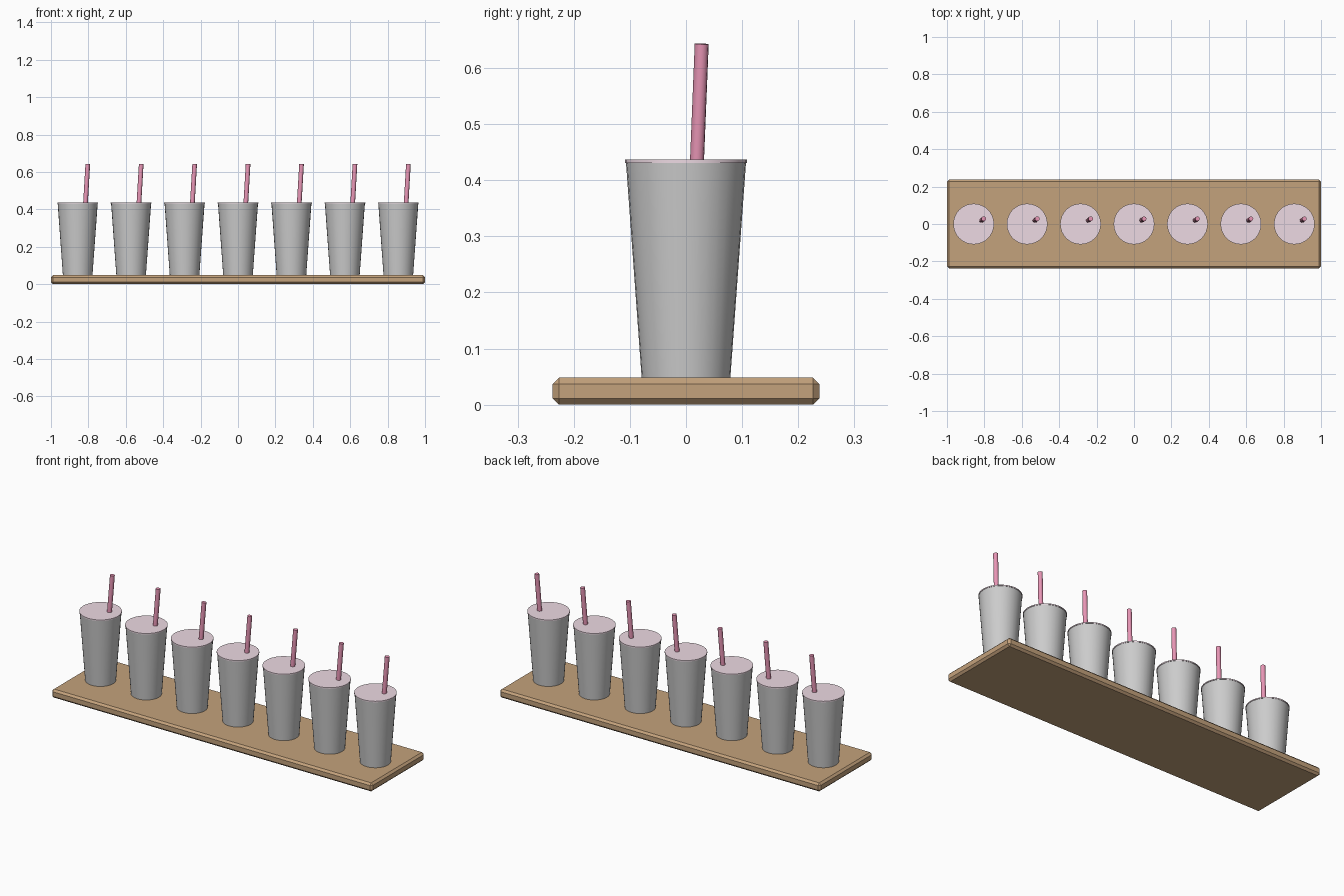
import bpy, math
from mathutils import Vector

if "Cube" in bpy.data.objects:
    bpy.data.objects.remove(bpy.data.objects["Cube"])


def material(name, rgb):
    m = bpy.data.materials.new(name)
    m.diffuse_color = (*rgb, 1)
    m.use_nodes = True
    m.node_tree.nodes["Principled BSDF"].inputs["Base Color"].default_value = m.diffuse_color
    return m


WOOD = material("wood", (0.55, 0.36, 0.20))
CUP = material("cup_white", (0.85, 0.86, 0.88))
LID = material("lid_pink", (0.85, 0.70, 0.77))
STRAW = material("straw_pink", (0.80, 0.30, 0.46))


def frustum(name, start, end, r1, r2, sides, mat):
    """Smooth tapered cylinder running between two points."""
    start, end = Vector(start), Vector(end)
    axis = end - start
    bpy.ops.mesh.primitive_cone_add(
        vertices=sides, radius1=r1, radius2=r2, depth=axis.length,
        location=(start + end) / 2,
        rotation=axis.to_track_quat('Z', 'Y').to_euler())
    ob = bpy.context.object
    ob.name = name
    ob.data.materials.append(mat)
    bpy.ops.object.shade_smooth_by_angle(angle=math.radians(35))
    return ob


# Wooden tray with chamfered edges
TRAY_TOP = 0.048
bpy.ops.mesh.primitive_cube_add(size=1, location=(0, 0, TRAY_TOP / 2))
tray = bpy.context.object
tray.name = "tray"
tray.scale = (2.0, 0.475, TRAY_TOP)
bpy.ops.object.transform_apply(location=False, rotation=False, scale=True)
tray.data.materials.append(WOOD)
bevel = tray.modifiers.new("chamfer", 'BEVEL')
bevel.width = 0.011
bevel.segments = 1

# Row of seven cups, each with a lid and a leaning straw
COUNT = 7
for i in range(COUNT):
    x = (i - (COUNT - 1) / 2) * 2 / COUNT
    frustum(f"cup_{i + 1}", (x, 0, TRAY_TOP - 0.001), (x, 0, 0.432),
            0.079, 0.107, 32, CUP)
    frustum(f"lid_{i + 1}", (x, 0, 0.431), (x, 0, 0.437),
            0.109, 0.109, 32, LID)
    frustum(f"straw_{i + 1}", (x + 0.041, 0.019, 0.42), (x + 0.054, 0.028, 0.643),
            0.0125, 0.0125, 12, STRAW)
